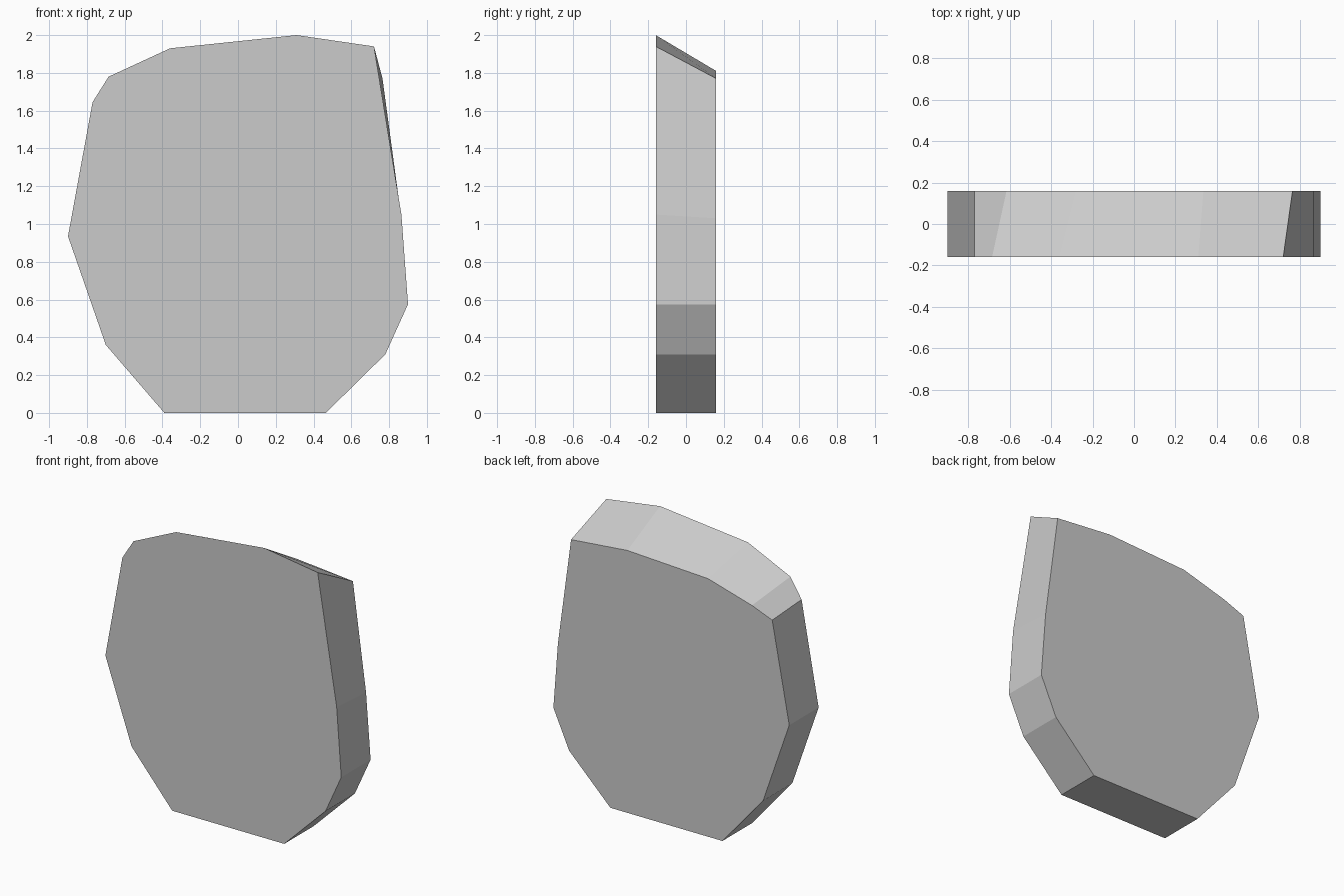
import bpy, bmesh

if "Cube" in bpy.data.objects:
    bpy.data.objects.remove(bpy.data.objects["Cube"])

HALF_DEPTH = 0.16

# Front outline (x, z), counter-clockwise seen from the front
front = [(-0.39, 0), (0.465, 0), (0.78, 0.31), (0.90, 0.575), (0.865, 1.05),
         (0.72, 1.94), (0.31, 2.0), (-0.36, 1.93), (-0.685, 1.78),
         (-0.77, 1.645), (-0.90, 0.935), (-0.70, 0.36)]

# Back outline is the same except where the top is bevelled downwards
back = list(front)
back[4:10] = [(0.865, 1.03), (0.765, 1.77), (0.335, 1.81),
              (-0.28, 1.78), (-0.615, 1.685), (-0.77, 1.625)]

# Stone slab: two faces bridged by a rim
bm = bmesh.new()
fv = [bm.verts.new((x, -HALF_DEPTH, z)) for x, z in front]
bv = [bm.verts.new((x, HALF_DEPTH, z)) for x, z in back]
bm.faces.new(fv)
bm.faces.new(bv[::-1])
n = len(fv)
for i in range(n):
    j = (i + 1) % n
    bm.faces.new((fv[j], fv[i], bv[i], bv[j]))
bmesh.ops.recalc_face_normals(bm, faces=bm.faces)

mesh = bpy.data.meshes.new("stone_slab")
bm.to_mesh(mesh)
bm.free()
slab = bpy.data.objects.new("stone_slab", mesh)
bpy.context.collection.objects.link(slab)

# Plain grey
grey = bpy.data.materials.new("light grey")
grey.diffuse_color = (0.6, 0.6, 0.6, 1)
grey.use_nodes = True
grey.node_tree.nodes["Principled BSDF"].inputs["Base Color"].default_value = grey.diffuse_color
mesh.materials.append(grey)
